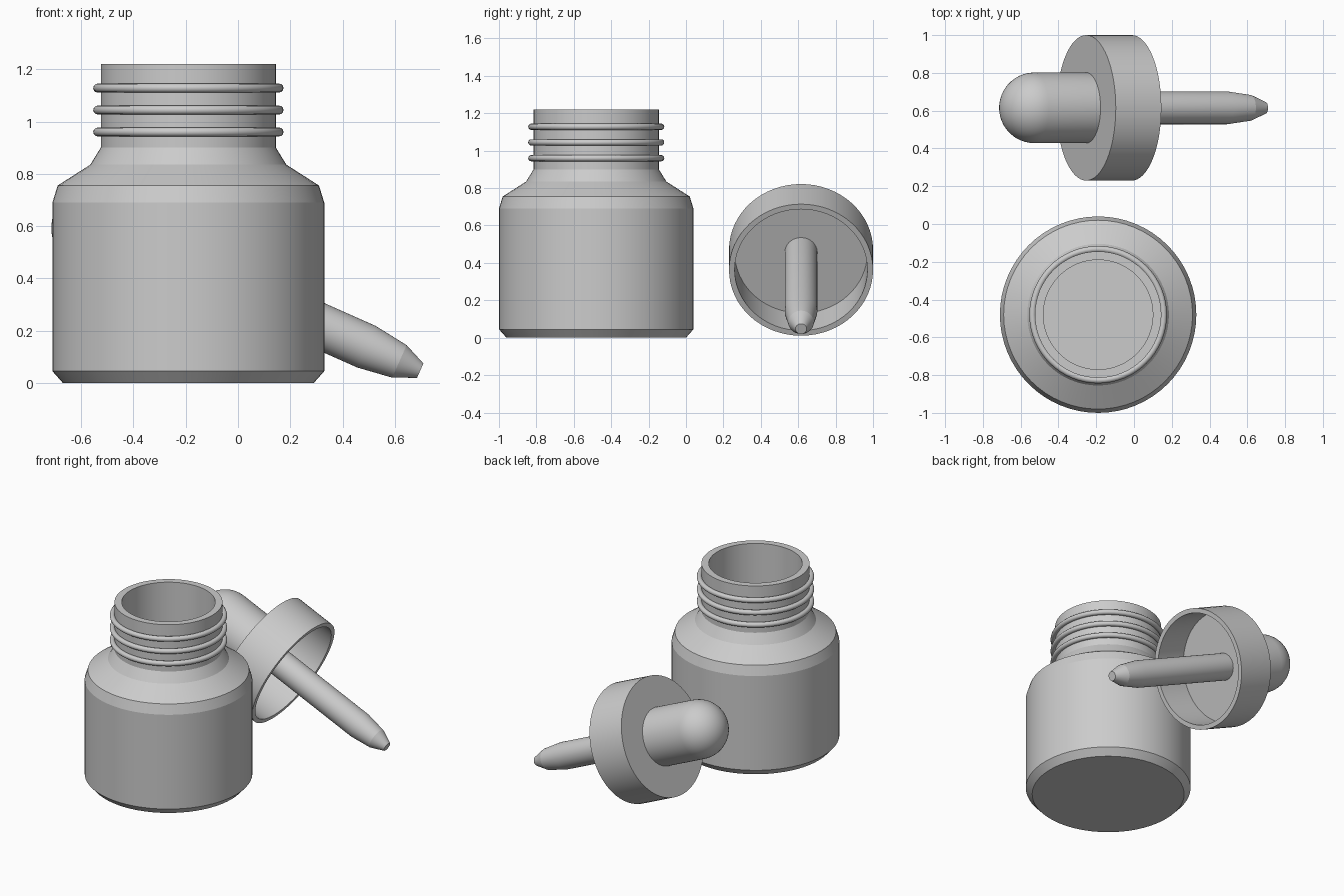
import bpy
import bmesh
from math import radians, sin, cos, pi, tau
from mathutils import Matrix, Vector

cube = bpy.data.objects.get("Cube")
if cube:
    bpy.data.objects.remove(cube, do_unlink=True)

grey = bpy.data.materials.new("plain_grey")
grey.use_nodes = True
color = (0.6, 0.6, 0.6, 1)
grey.diffuse_color = color
grey.node_tree.nodes["Principled BSDF"].inputs["Base Color"].default_value = color


def lathe(name, profile, matrix, segments=64, angle=10, closed=False):
    """Spin (radius, height) points around local z; zero radius makes a pole."""
    bm = bmesh.new()
    rings = []
    for r, z in profile:
        if r < 1e-5:
            rings.append([bm.verts.new((0, 0, z))] * segments)
        else:
            rings.append([bm.verts.new((r * cos(tau * i / segments), r * sin(tau * i / segments), z))
                          for i in range(segments)])
    pairs = list(zip(rings, rings[1:]))
    if closed:
        pairs.append((rings[-1], rings[0]))
    for a, b in pairs:
        for i in range(segments):
            j = (i + 1) % segments
            corners = list(dict.fromkeys((a[i], a[j], b[j], b[i])))
            bm.faces.new(corners)
    bmesh.ops.recalc_face_normals(bm, faces=bm.faces)
    mesh = bpy.data.meshes.new(name)
    bm.to_mesh(mesh)
    bm.free()
    mesh.materials.append(grey)
    obj = bpy.data.objects.new(name, mesh)
    bpy.context.collection.objects.link(obj)
    obj.matrix_world = matrix
    bpy.ops.object.select_all(action="DESELECT")
    obj.select_set(True)
    bpy.context.view_layer.objects.active = obj
    bpy.ops.object.shade_smooth_by_angle(angle=radians(angle))
    return obj


# Hollow bottle: outside upward, then inside downward
bottle_at = Matrix.Translation((-0.19, -0.48, 0))
lathe("bottle", [
    (0, 0), (0.48, 0), (0.52, 0.045), (0.52, 0.69), (0.5, 0.755),
    (0.375, 0.835), (0.335, 0.9), (0.335, 1.22),
    (0.29, 1.22), (0.29, 0.89), (0.345, 0.8), (0.46, 0.72),
    (0.475, 0.68), (0.475, 0.06), (0.45, 0.045), (0, 0.045)], bottle_at)

# Thread rings on the neck
for n in range(3):
    height = 0.96 + 0.084 * n
    ring = [(0.347 + 0.017 * cos(tau * k / 12), height + 0.017 * sin(tau * k / 12))
            for k in range(12)]
    lathe(f"neck_ring_{n + 1}", ring, bottle_at, angle=40, closed=True)

# Dropper lies tilted; its local z runs from the cap top to the tip
tilt = radians(24)
axis = Vector((cos(tilt), 0, -sin(tilt)))
dropper_at = Matrix.Translation((-0.253, 0.615, 0.47)) @ axis.to_track_quat("Z", "Y").to_matrix().to_4x4()

lathe("dropper_cap", [
    (0, 0), (0.385, 0), (0.385, 0.264), (0.355, 0.264),
    (0.355, 0.035), (0, 0.035)], dropper_at)

# Squeeze bulb with a rounded end
dome = [(0.187 * sin(pi / 2 * k / 12), -0.3 - 0.187 * cos(pi / 2 * k / 12)) for k in range(13)]
lathe("dropper_bulb", dome + [(0.187, 0), (0, 0)], dropper_at)

# Tapered pipette
lathe("dropper_pipette", [
    (0, 0.03), (0.087, 0.03), (0.087, 0.815), (0.068, 0.953),
    (0.03, 1.04), (0, 1.04)], dropper_at)
